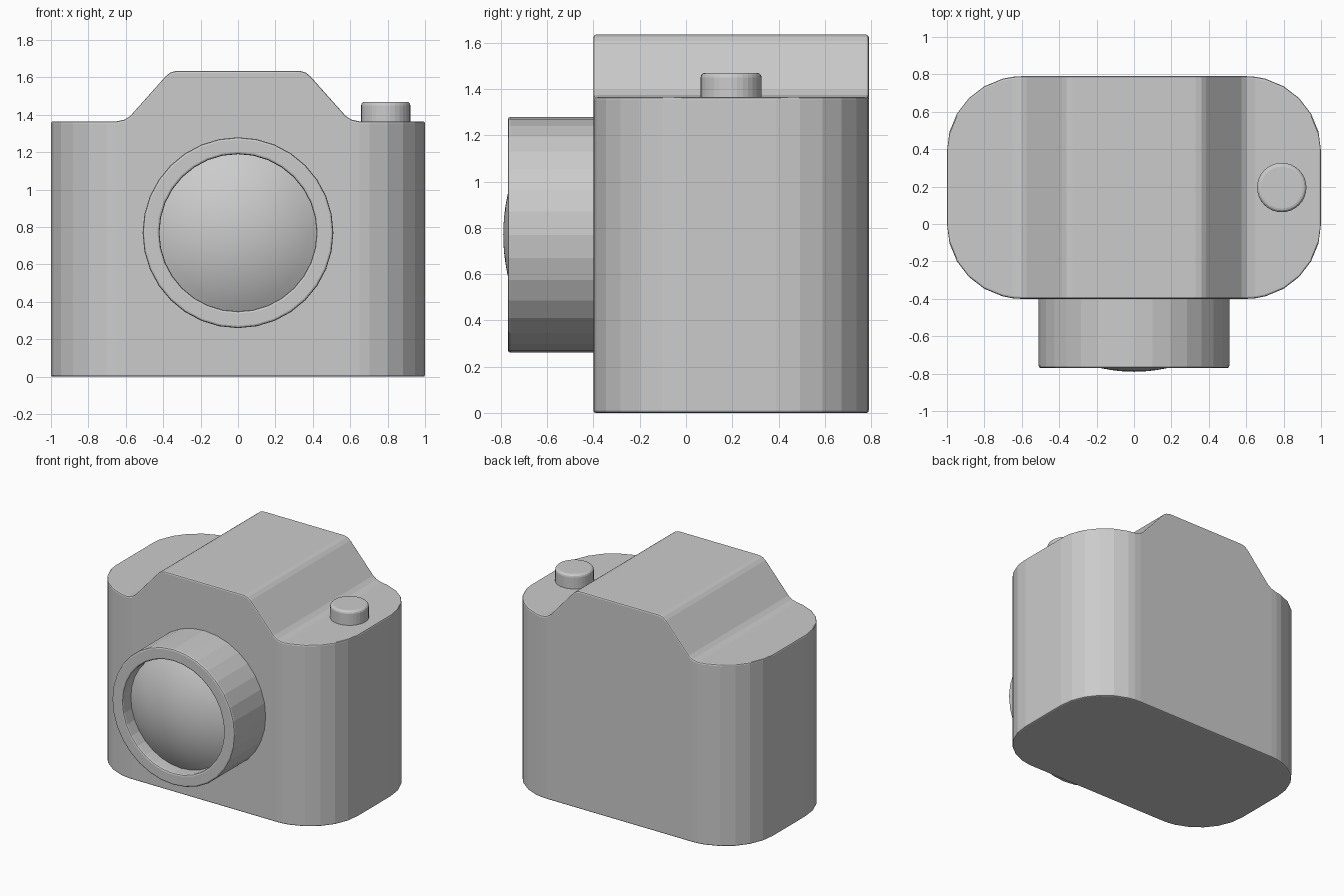
import bpy, bmesh
from math import sin, cos, pi, radians, sqrt
from mathutils import Matrix

if "Cube" in bpy.data.objects:
    bpy.data.objects.remove(bpy.data.objects["Cube"])


def make_object(name, bm, smooth=False):
    bmesh.ops.remove_doubles(bm, verts=bm.verts, dist=1e-5)
    bmesh.ops.recalc_face_normals(bm, faces=bm.faces)
    mesh = bpy.data.meshes.new(name)
    bm.to_mesh(mesh)
    bm.free()
    for p in mesh.polygons:
        p.use_smooth = smooth
    ob = bpy.data.objects.new(name, mesh)
    bpy.context.collection.objects.link(ob)
    return ob


def add_bevel(ob, width, segments=2):
    mod = ob.modifiers.new("soft_edges", 'BEVEL')
    mod.width = width
    mod.segments = segments
    mod.limit_method = 'ANGLE'
    mod.angle_limit = radians(40)


def lathe(name, profile, matrix, sides=32, smooth=False):
    """Spin a (radius, height) profile around z, then place it."""
    bm = bmesh.new()
    rings = [[bm.verts.new((r * cos(2 * pi * i / sides), r * sin(2 * pi * i / sides), h))
              for i in range(sides)] for r, h in profile]
    for a, b in zip(rings, rings[1:]):
        for i in range(sides):
            j = (i + 1) % sides
            bm.faces.new((a[i], a[j], b[j], b[i]))
    bmesh.ops.remove_doubles(bm, verts=bm.verts, dist=1e-5)
    bmesh.ops.transform(bm, matrix=matrix, verts=bm.verts)
    return make_object(name, bm, smooth)


# Body: rounded footprint whose top follows the stepped hump profile
FRONT, BACK, RADIUS, SHOULDER = -0.40, 0.79, 0.40, 1.365
half = [(0.33, 1.635), (0.36, 1.627), (0.385, 1.608),
        (0.575, 1.395), (0.605, 1.375), (0.65, SHOULDER)]
half += [(0.6 + RADIUS * sin(radians(a)), SHOULDER) for a in range(15, 91, 15)]
stations = [(-x, z) for x, z in reversed(half)] + half


def inset(x):
    d = min(max(abs(x) - 0.6, 0), RADIUS)
    return RADIUS - sqrt(max(RADIUS ** 2 - d ** 2, 0))


bm = bmesh.new()
cols = []
for x, z in stations:
    k = inset(x)
    cols.append([bm.verts.new(c) for c in ((x, FRONT + k, 0), (x, FRONT + k, z),
                                           (x, BACK - k, z), (x, BACK - k, 0))])
for a, b in zip(cols, cols[1:]):
    for i in range(3):
        bm.faces.new((a[i], b[i], b[i + 1], a[i + 1]))
bm.faces.new(cols[0])
bm.faces.new(cols[-1])
bm.faces.new([c[0] for c in cols] + [c[3] for c in reversed(cols)])
body = make_object("camera_body", bm)
add_bevel(body, 0.01)

# Lens barrel and domed glass, both facing -y
to_front = Matrix.Translation((0, 0, 0.77)) @ Matrix.Rotation(radians(90), 4, 'X')
barrel = lathe("lens_barrel", [(0, 0.38), (0.51, 0.38), (0.51, 0.77),
                               (0.42, 0.77), (0.42, 0.64), (0, 0.64)], to_front)
add_bevel(barrel, 0.012)

R = 0.81
glass_profile = [(0.42 * i / 10, 0.79 - R + sqrt(R * R - (0.42 * i / 10) ** 2))
                 for i in range(11)]
lathe("lens_glass", glass_profile, to_front, smooth=True)

# Shutter button on the right shoulder
button = lathe("shutter_button", [(0, -0.02), (0.132, -0.02), (0.132, 0.105), (0, 0.105)],
               Matrix.Translation((0.79, 0.195, SHOULDER)))
add_bevel(button, 0.02, 3)
